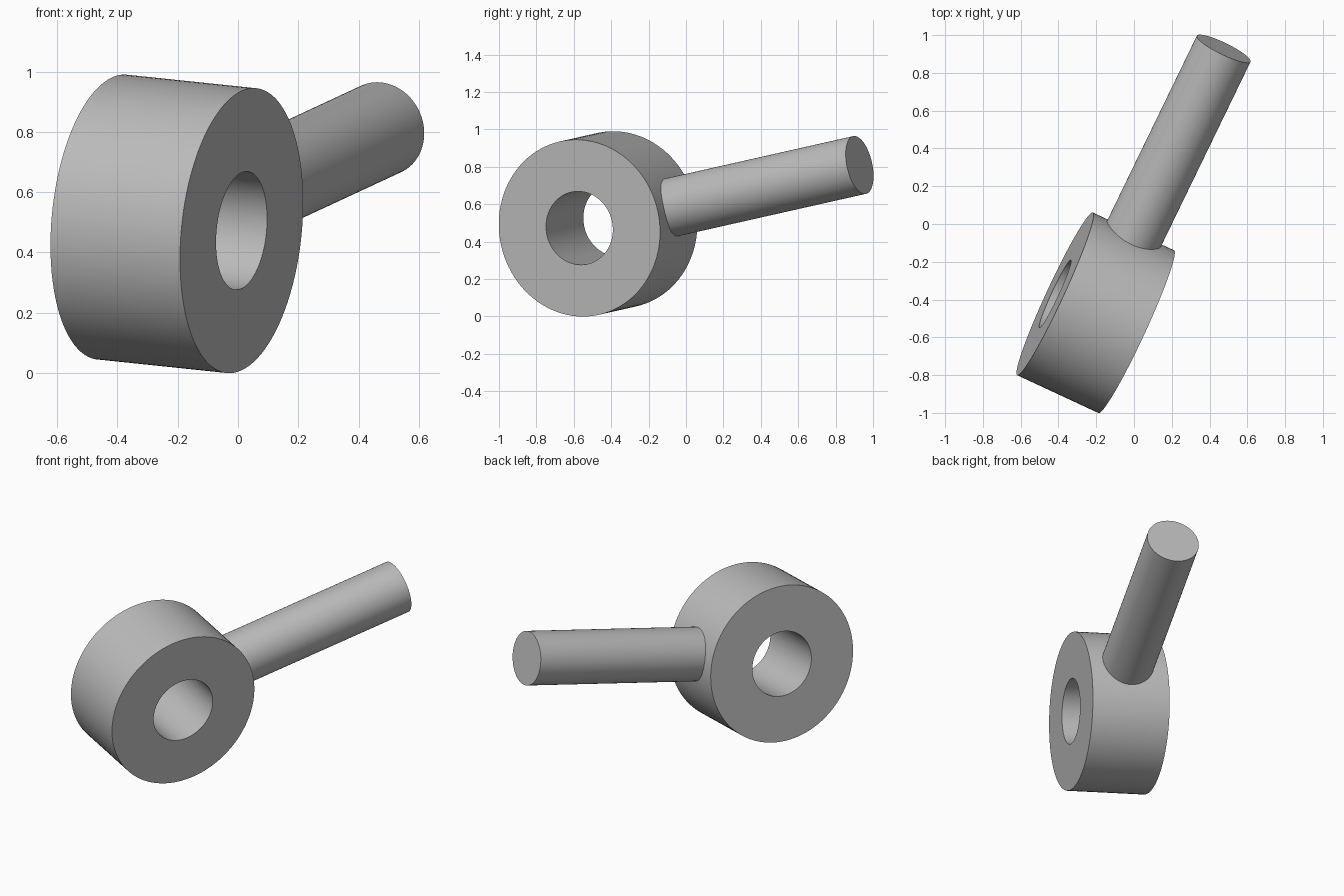
import bpy
import bmesh
import math
from mathutils import Vector

cube = bpy.data.objects.get("Cube")
if cube:
    bpy.data.objects.remove(cube)

grey = bpy.data.materials.new("plain grey")
grey.use_nodes = True
colour = (0.5, 0.5, 0.5, 1)
grey.diffuse_color = colour
grey.node_tree.nodes["Principled BSDF"].inputs["Base Color"].default_value = colour

SIDES = 96


def lathe(name, profile, origin, axis, closed):
    """Spin a (radius, height) profile about local z, then aim z along axis."""
    bm = bmesh.new()
    verts = [bm.verts.new((r, 0, h)) for r, h in profile]
    for a, b in zip(verts, verts[1:]):
        bm.edges.new((a, b))
    if closed:
        bm.edges.new((verts[-1], verts[0]))
    bmesh.ops.spin(bm, geom=bm.verts[:] + bm.edges[:], cent=(0, 0, 0),
                   axis=(0, 0, 1), angle=math.tau, steps=SIDES, use_duplicate=False)
    bmesh.ops.remove_doubles(bm, verts=bm.verts[:], dist=0.0001)
    bmesh.ops.recalc_face_normals(bm, faces=bm.faces[:])
    mesh = bpy.data.meshes.new(name)
    bm.to_mesh(mesh)
    bm.free()
    mesh.materials.append(grey)
    obj = bpy.data.objects.new(name, mesh)
    bpy.context.collection.objects.link(obj)
    obj.location = origin
    obj.rotation_mode = 'QUATERNION'
    obj.rotation_quaternion = axis.to_track_quat('Z', 'Y')
    bpy.ops.object.select_all(action='DESELECT')
    obj.select_set(True)
    bpy.context.view_layer.objects.active = obj
    bpy.ops.object.shade_smooth_by_angle(angle=math.radians(30))
    return obj


# Shared centre of the ring, and the far end of the rod
centre = Vector((-0.203, -0.47, 0.495))
rod_end = Vector((0.475, 0.928, 0.81))
ring_axis = Vector((0.43, -0.2, -0.045)).normalized()
rod_axis = rod_end - centre

# Thick ring with a through hole
outer, inner, half = 0.475, 0.197, 0.238
lathe("ring", [(inner, -half), (outer, -half), (outer, half), (inner, half)],
      centre, ring_axis, True)

# Straight rod, rooted inside the ring wall and pointing away from its centre
radius, root, tip = 0.158, 0.33, rod_axis.length
lathe("rod", [(0, root), (radius, root), (radius, tip), (0, tip)],
      centre, rod_axis, False)
